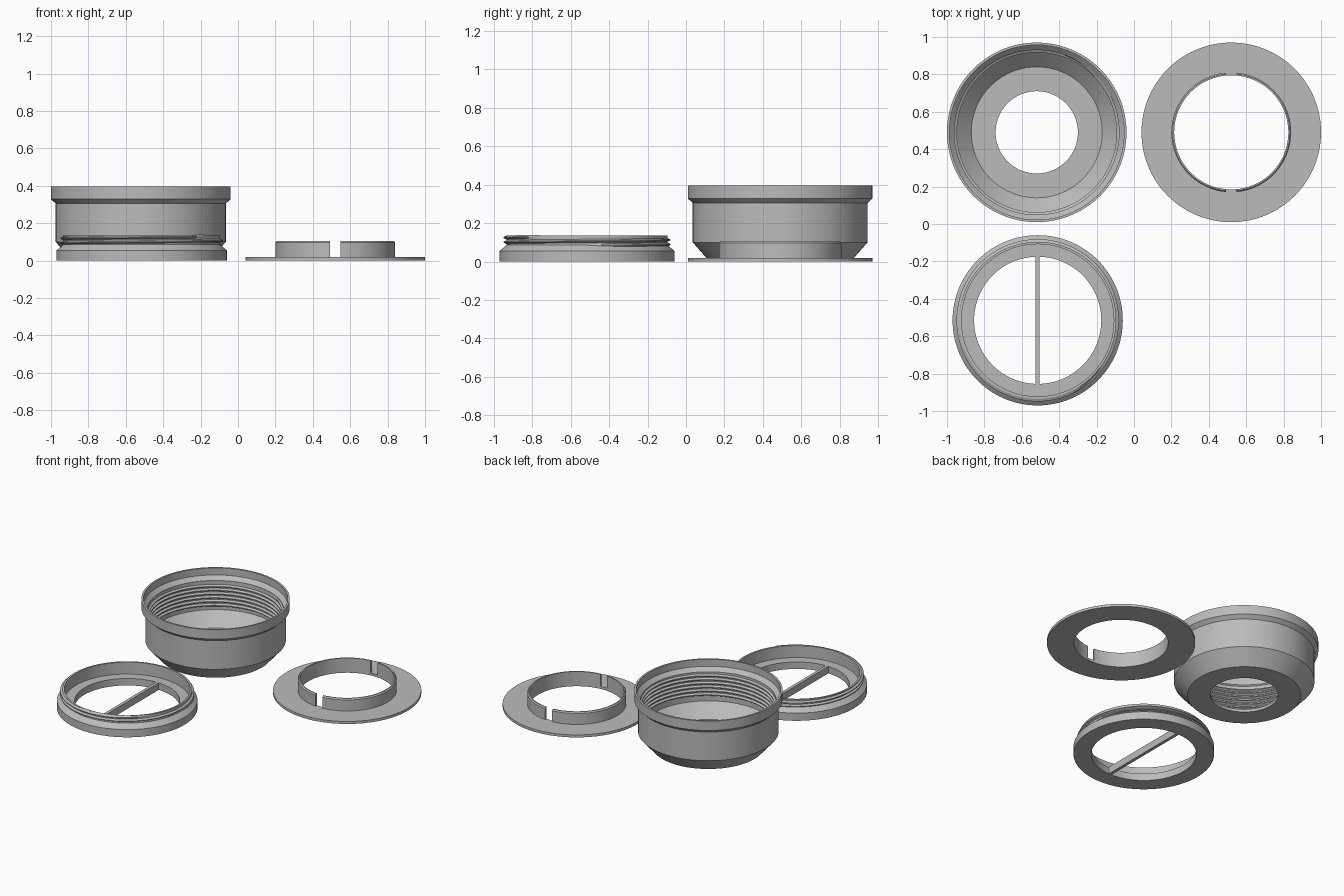
import bpy
import bmesh
from math import cos, sin, pi, asin, radians

cube = bpy.data.objects.get("Cube")
if cube:
    bpy.data.objects.remove(cube, do_unlink=True)

SEGMENTS = 120

# Single plain grey material
grey = bpy.data.materials.new("plain_grey")
grey.use_nodes = True
colour = (0.5, 0.5, 0.5, 1.0)
grey.diffuse_color = colour
grey.node_tree.nodes["Principled BSDF"].inputs["Base Color"].default_value = colour


def finish(name, bm, centre):
    bmesh.ops.recalc_face_normals(bm, faces=bm.faces)
    mesh = bpy.data.meshes.new(name)
    bm.to_mesh(mesh)
    bm.free()
    mesh.materials.append(grey)
    obj = bpy.data.objects.new(name, mesh)
    obj.location = (centre[0], centre[1], 0)
    bpy.context.collection.objects.link(obj)
    bpy.ops.object.select_all(action='DESELECT')
    obj.select_set(True)
    bpy.context.view_layer.objects.active = obj
    bpy.ops.object.shade_smooth_by_angle(angle=radians(25))
    return obj


def sweep(name, sections, centre, closed):
    """Join closed cross-sections (lists of r, angle, z) into one solid."""
    bm = bmesh.new()
    loops = [[bm.verts.new((r * cos(a), r * sin(a), z)) for r, a, z in s] for s in sections]
    pairs = list(zip(loops, loops[1:]))
    if closed:
        pairs.append((loops[-1], loops[0]))
    else:
        bm.faces.new(loops[0])
        bm.faces.new(loops[-1])
    for p, q in pairs:
        for i in range(len(p)):
            j = (i + 1) % len(p)
            bm.faces.new((p[i], p[j], q[j], q[i]))
    return finish(name, bm, centre)


def lathe(name, profile, centre, start=0.0, end=None):
    """Revolve a closed r, z profile fully, or between two angles."""
    closed = end is None
    steps = SEGMENTS if closed else SEGMENTS // 2
    span = 2 * pi if closed else end - start
    count = steps if closed else steps + 1
    angles = [start + span * i / steps for i in range(count)]
    return sweep(name, [[(r, a, z) for r, z in profile] for a in angles], centre, closed)


def thread(name, root, tip, z0, pitch, turns, centre):
    """Helical V ridge that fades out at both ends."""
    steps = int(turns * SEGMENTS)
    fade = SEGMENTS / 12
    sections = []
    for i in range(steps + 1):
        a = 2 * pi * i / SEGMENTS
        z = z0 + pitch * i / SEGMENTS
        k = min(1, i / fade, (steps - i) / fade) * 0.95 + 0.05
        crest = root + (tip - root) * k
        sections.append([(root, a, z - pitch * 0.42), (crest, a, z - pitch * 0.1),
                         (crest, a, z + pitch * 0.1), (root, a, z + pitch * 0.42)])
    return sweep(name, sections, centre, False)


# Housing: open cup with tapered base, central hole and flared rim
HOUSING = (-0.52, 0.49)
lathe("housing", [
    (0.22, 0), (0.367, 0), (0.455, 0.1), (0.455, 0.305), (0.48, 0.328), (0.48, 0.395),
    (0.467, 0.395), (0.467, 0.345), (0.44, 0.318), (0.44, 0.11), (0.35, 0.02), (0.22, 0.02),
], HOUSING)
thread("housing_thread", 0.441, 0.427, 0.135, 0.027, 6.2, HOUSING)

# Lid: low threaded ring with a grip bar across its opening
LID = (-0.515, -0.515)
lathe("lid", [
    (0.34, 0), (0.455, 0), (0.455, 0.055), (0.42, 0.085), (0.42, 0.135),
    (0.407, 0.135), (0.407, 0.05), (0.34, 0.05),
], LID)
thread("lid_thread", 0.419, 0.434, 0.083, 0.024, 1.9, LID)

bm = bmesh.new()
bmesh.ops.create_cube(bm, size=1)
bmesh.ops.scale(bm, vec=(0.022, 0.68, 0.05), verts=bm.verts)
bmesh.ops.translate(bm, vec=(0, 0, 0.025), verts=bm.verts)
finish("lid_grip_bar", bm, LID)

# Flange: thin washer with a collar split into two halves
FLANGE = (0.52, 0.49)
lathe("flange_plate", [(0.305, 0), (0.48, 0), (0.48, 0.018), (0.305, 0.018)], FLANGE)
gap = asin(0.0275 / 0.31)
for side, base in (("left", -pi / 2), ("right", pi / 2)):
    lathe("flange_collar_" + side, [
        (0.305, 0.018), (0.32, 0.018), (0.32, 0.097), (0.313, 0.105), (0.305, 0.105),
    ], FLANGE, base + gap, base + pi - gap)
